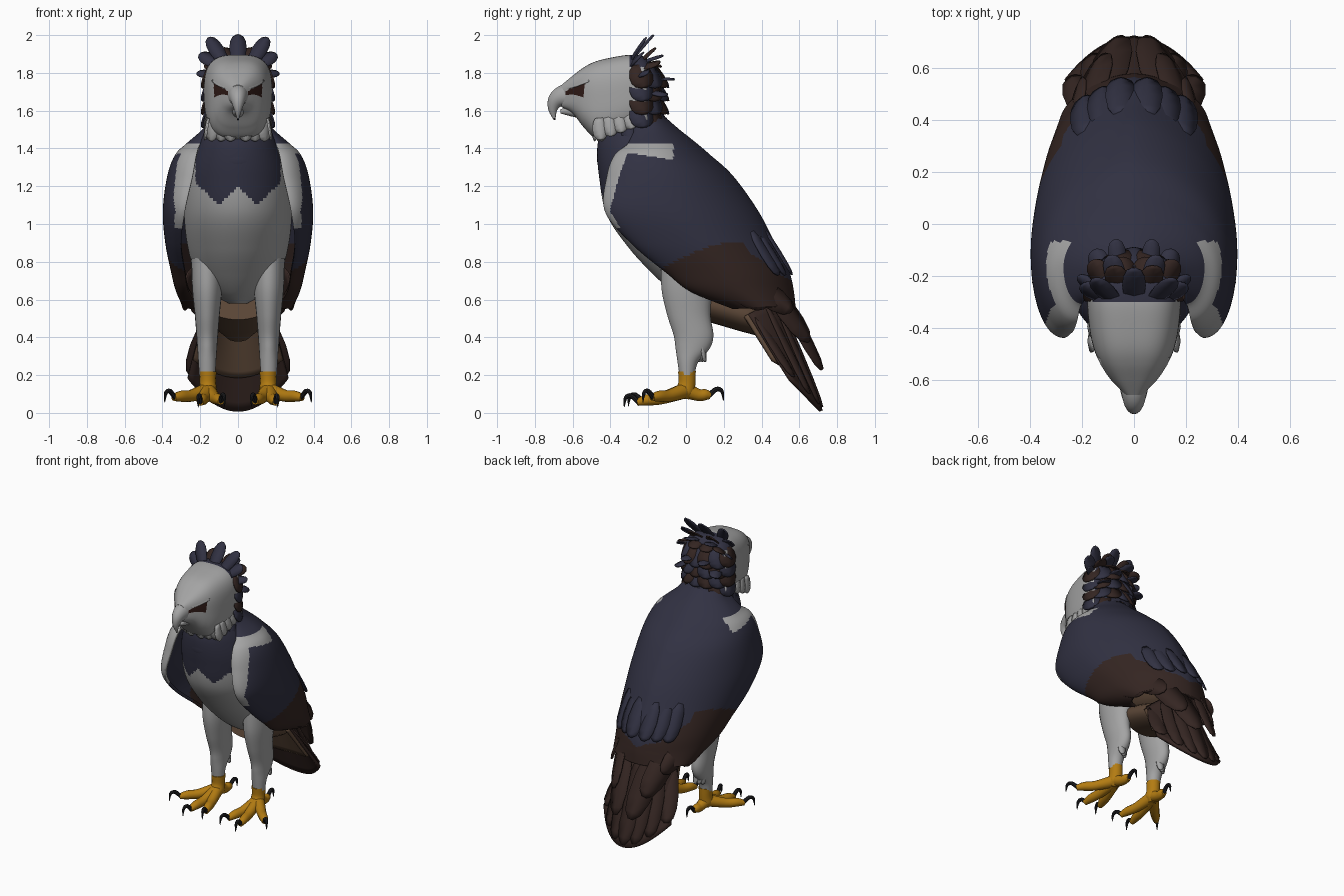
import bpy
from math import sin, cos, pi
from mathutils import Vector

if "Cube" in bpy.data.objects:
    bpy.data.objects.remove(bpy.data.objects["Cube"])


def material(name, color):
    m = bpy.data.materials.new(name)
    m.use_nodes = True
    m.diffuse_color = (*color, 1)
    m.node_tree.nodes["Principled BSDF"].inputs["Base Color"].default_value = (*color, 1)
    return m


GREY = material("pale grey plumage", (0.37, 0.37, 0.37))
BLUE = material("slate blue plumage", (0.031, 0.031, 0.055))
BROWN = material("dark brown plumage", (0.035, 0.019, 0.016))
TAN = material("underside brown", (0.105, 0.062, 0.038))
GOLD = material("yellow skin", (0.45, 0.2, 0.006))
BLACK = material("black claw", (0.012, 0.012, 0.014))
EYE = material("eye brown", (0.028, 0.010, 0.008))


def build(name, verts, faces, mats, rule=None, thick=0):
    me = bpy.data.meshes.new(name)
    me.from_pydata([tuple(v) for v in verts], [], faces)
    ob = bpy.data.objects.new(name, me)
    bpy.context.collection.objects.link(ob)
    for m in mats:
        me.materials.append(m)
    if rule:
        for p in me.polygons:
            p.material_index = rule(p.center)
    if thick:
        s = ob.modifiers.new("thickness", "SOLIDIFY")
        s.thickness = thick
        s.offset = 0
    bpy.ops.object.select_all(action="DESELECT")
    ob.select_set(True)
    bpy.context.view_layer.objects.active = ob
    bpy.ops.object.shade_smooth_by_angle(angle=0.7)


def smooth_rows(rows, n):
    """Catmull-Rom resampling of a short table of sections."""
    out = []
    for i in range(len(rows) - 1):
        p = [rows[max(0, min(len(rows) - 1, i + k))] for k in (-1, 0, 1, 2)]
        for j in range(n):
            t = j / n
            out.append([0.5 * (2 * b + (c - a) * t + (2 * a - 5 * b + 4 * c - d) * t * t
                               + (3 * b - a - 3 * c + d) * t ** 3) for a, b, c, d in zip(*p)])
    return out + [list(rows[-1])]


def lerp(table, v):
    for (a, fa), (b, fb) in zip(table, table[1:]):
        if v <= b:
            return fa + (fb - fa) * max(0, (v - a) / (b - a))
    return table[-1][1]


def loft(name, rings, mats, rule=None, closed=True, thick=0):
    n = len(rings[0])
    verts = [v for r in rings for v in r]
    faces = [(i * n + j, i * n + (j + 1) % n, (i + 1) * n + (j + 1) % n, (i + 1) * n + j)
             for i in range(len(rings) - 1) for j in range(n if closed else n - 1)]
    if closed:
        faces += [tuple(range(n))[::-1], tuple(range(len(verts) - n, len(verts)))]
    build(name, verts, faces, mats, rule, thick)


def oval(cx, cy, rx, ry, n, e=1):
    for k in range(n):
        s, c = sin(2 * pi * k / n), cos(2 * pi * k / n)
        yield cx + rx * abs(c) ** e * (1 if c > 0 else -1), cy + ry * abs(s) ** e * (1 if s > 0 else -1)


def trunk(name, rows, mats, rule=None, cx=0, n=64, steps=6):
    """Stack of level ovals: z, front y, back y, half width."""
    rings = [[(x, y, z) for x, y in oval(cx, (f + b) / 2, w, (b - f) / 2, n)]
             for z, f, b, w in smooth_rows(rows, steps)]
    loft(name, rings, mats, rule)


def tube(name, path, mats, rule=None, n=12, squash=1, steps=4):
    pts = smooth_rows(path, steps)
    rings = []
    for i, p in enumerate(pts):
        d = (Vector(pts[min(i + 1, len(pts) - 1)][:3]) - Vector(pts[max(i - 1, 0)][:3])).normalized()
        ref = Vector((1, 0, 0)) if abs(d.x) < 0.85 else Vector((0, 1, 0))
        u = (ref - d * ref.dot(d)).normalized()
        v = d.cross(u)
        rings.append([Vector(p[:3]) + u * a * squash + v * b for a, b in oval(0, 0, p[3], p[3], n)])
    loft(name, rings, mats, rule)


def feathers(name, specs, mat):
    """Domed blades: base, tip, half width, outward direction."""
    verts, faces = [], []
    for base, tip, w, out in specs:
        base, tip = Vector(base), Vector(tip)
        d = (tip - base).normalized()
        side = d.cross(Vector(out)).normalized()
        up = side.cross(d)
        for t, k in ((0, .5), (.2, .85), (.5, 1), (.75, .92), (.92, .65), (1, .2)):
            c = base.lerp(tip, t)
            verts += [c - side * w * k, c + up * w * k * 0.2, c + side * w * k]
        o = len(verts) - 18
        faces += [(o + 3 * i + j, o + 3 * i + j + 1, o + 3 * i + j + 4, o + 3 * i + j + 3)
                  for i in range(5) for j in range(2)]
    build(name, verts, faces, [mat], thick=0.009)


def both(specs):
    flip = lambda v: (-v[0], v[1], v[2])
    return specs + [(flip(b), flip(t), w, flip(o)) for b, t, w, o in specs]


# Body with a zigzag bib
def body_rule(c):
    if c.y > 0.1 and c.z < 0.85:
        return 2
    return 1 if c.z > 1.1 + 0.95 * abs(abs(c.x) - 0.1) and abs(c.x) < 0.225 else 0


trunk("body", [(0.58, 0.02, 0.22, 0.05), (0.64, -0.07, 0.34, 0.15), (0.73, -0.17, 0.40, 0.22),
               (0.87, -0.30, 0.40, 0.265), (1.05, -0.42, 0.30, 0.285), (1.25, -0.46, 0.16, 0.27),
               (1.4, -0.47, 0.02, 0.22), (1.5, -0.45, -0.08, 0.17)],
      [GREY, BLUE, TAN], body_rule, n=168, steps=14)

# Folded wings and back as one wrapped sheet: z, front y, back y, half width, front edge x
cloak = [(1.58, -.25, -.14, .12, .11), (1.5, -.27, -.05, .175, .15), (1.42, -.30, .05, .265, .2),
         (1.36, -.37, .12, .325, .22), (1.25, -.41, .24, .365, .24), (1.07, -.42, .37, .388, .28),
         (.9, -.28, .46, .375, .3), (.75, -.1, .535, .345, .28), (.65, .03, .56, .32, .26),
         (.56, .25, .57, .28, .2)]
front_edge = [(r[0], r[1]) for r in cloak[::-1]]
brown_line = [(-.13, .76), (.1, .86), (.29, .905), (.35, .82), (.45, .76), (.56, .67)]


def cloak_rule(c):
    if c.z < lerp(brown_line, c.y) + 0.015 * abs(sin(c.x * 22)):
        return 2
    strip = c.y < lerp(front_edge, c.z) + 0.06 * min(1, (c.z - 0.95) / 0.3)
    cap = c.z > 1.34 - 0.15 * (c.y + 0.1) and c.y < -0.07 and abs(c.x) > 0.21
    return 0 if (strip or cap) and 0.98 < c.z < 1.42 and abs(c.x) > 0.19 else 1


sheets = []
for z, f, b, w, xf in smooth_rows(cloak, 12):
    mid = f + 0.38 * (b - f)
    half = []
    for k in range(73):
        a = k / 72 * pi
        if a < pi / 2:
            half.append((w * sin(a) ** 1.2, mid + (b - mid) * cos(a), z))
        else:
            half.append((xf + (w - xf) * sin(a), mid + (mid - f) * cos(a), z))
    sheets.append([(-x, y, q) for x, y, q in half[:0:-1]] + half)
loft("wings_and_back", sheets, [GREY, BLUE, BROWN], cloak_rule, closed=False, thick=0.02)

# Overlapping feathers on the back and the wing ends
feathers("back_feathers", both([((.05 + .07 * i, .42 - .035 * i, .96), (.05 + .07 * i, .56 - .035 * i, .73),
                                 .06, (.25 * i, 1, .5)) for i in range(3)]), BLUE)
feathers("flight_feathers", both([
    ((.14, .44, .74), (.06, .72, .23), .085, (.4, 1, .5)),
    ((.20, .40, .72), (.12, .65, .38), .08, (.8, 1, .4)),
    ((.26, .26, .74), (.2, .56, .54), .07, (1, .6, .2)),
    ((.31, .12, .74), (.27, .42, .56), .06, (1, .4, 0))]), BROWN)


# Fanned tail with a paler underside
def fan(name, mat, length, drop):
    rows = []
    for i in range(13):
        t = length * i / 12
        rows.append([])
        for k in range(-12, 13):
            u = k / 12
            base = Vector((.17 * u, .47 - .14 * u * u, .6 - .08 * u * u))
            tip = Vector((.265 * u, .715 - .165 * u * u, .01 + .17 * u * u))
            rows[-1].append(base.lerp(tip, t) - Vector((0, drop, drop * .5)))
    loft(name, rows, [mat], closed=False, thick=0.02)


fan("tail", BROWN, 1, 0)
fan("tail_underside", TAN, .68, .02)
feathers("tail_feathers", [((.045 * i, .48 - .012 * i * i, .6 - .01 * i * i),
                            (.08 * i, .72 - .017 * i * i, .03 + .018 * i * i), .07, (.12 * i, 1, .5))
                           for i in range(-3, 4)], BROWN)
tube("undertail", [(0, .1, .58, .09), (0, .24, .54, .09), (0, .37, .49, .08), (0, .48, .4, .03)],
     [TAN], n=24, squash=1.9)

# Neck, nape and collar
trunk("neck", [(1.86, -.3, -.2, .11), (1.78, -.33, -.165, .15), (1.68, -.36, -.145, .16),
               (1.58, -.41, -.12, .165), (1.45, -.455, -.06, .185), (1.33, -.47, .02, .21),
               (1.25, -.44, .08, .2)], [BLUE])
collar = []
for row in range(3):
    for k in range(18):
        s, c = sin(2 * pi * (k + row / 2) / 18), cos(2 * pi * (k + row / 2) / 18)
        y, z, r = -.27 + .015 * row, 1.53 - .055 * row, .16 + .012 * row
        collar.append(((r * s, y - r * c, z - .03 * c), ((r + .025) * s, y - (r + .03) * c, z - .1 - .03 * c),
                       .04, (s, -c, .2)))
feathers("collar", collar, BLUE)
for name, mat, shift in (("nape_blue_feathers", BLUE, 0), ("nape_brown_feathers", BROWN, 1)):
    specs = []
    for row in range(4):
        for k in range(-3, 4):
            if (k + row) % 2 == shift:
                a, z = k * 0.42, 1.84 - .07 * row
                specs.append(((.15 * sin(a), -.29 + .12 * cos(a), z),
                              (.19 * sin(a), -.28 + .185 * cos(a), z - .12), .065, (sin(a), cos(a), .3)))
    feathers(name, specs, mat)


# Head with slanted eyes
def head_rule(c):
    x = abs(c.x)
    if c.y > (-0.30 if c.z > 1.83 else -0.21):
        return 1
    return 2 if c.y < -.51 and 1.68 < c.z < 1.695 + 0.6 * (x - .04) and .055 < x < .128 and c.z < 1.745 else 0


head = [(-.66, 1.62, 1.735, .035), (-.6, 1.585, 1.785, .085), (-.54, 1.51, 1.83, .128),
        (-.48, 1.455, 1.86, .155), (-.4, 1.455, 1.88, .172), (-.3, 1.49, 1.895, .18),
        (-.22, 1.54, 1.885, .172), (-.17, 1.6, 1.83, .13)]
loft("head", [[(x, y, z) for x, z in oval(0, (lo + hi) / 2, w, (hi - lo) / 2, 160, 0.66)]
              for y, lo, hi, w in smooth_rows(head, 16)][::-1], [GREY, BLUE, EYE], head_rule)
feathers("brows", both([((.13, -.51, 1.76), (.045, -.63, 1.72), .02, (.5, -.4, 1))]), GREY)
feathers("cheek_feathers", both(
    [((.155, -.46 + .05 * i, 1.56 + .01 * i), (.172, -.45 + .055 * i, 1.445 + .02 * i), .04, (1, 0, 0))
     for i in range(5)]
    + [((.04 + .05 * i, -.50 + .02 * i, 1.54), (.04 + .05 * i, -.48 + .02 * i, 1.44), .035, (.3 * i, -1, 0))
       for i in range(3)]), GREY)

# Hooked beak
tube("upper_beak", [(0, -.58, 1.68, .075), (0, -.65, 1.675, .06), (0, -.69, 1.65, .044),
                    (0, -.705, 1.605, .024), (0, -.695, 1.55, .004)], [GREY, BLACK],
     lambda c: int(c.z < 1.565), n=16, squash=.85)
tube("lower_beak", [(0, -.54, 1.6, .045), (0, -.61, 1.6, .03), (0, -.665, 1.595, .01)], [GREY])

# Crest
feathers("crest", [((0, -.30, 1.85), (0, -.17, 2.0), .045, (0, -1, .6))] + both([
    ((.07, -.30, 1.85), (.155, -.21, 1.985), .04, (0, -1, .6)),
    ((.11, -.29, 1.84), (.20, -.23, 1.90), .04, (0, -1, .8)),
    ((.13, -.26, 1.79), (.215, -.2, 1.80), .028, (0, -1, 1)),
    ((.06, -.24, 1.85), (.09, -.12, 1.89), .04, (0, -.6, 1)),
    ((.06, -.19, 1.76), (.07, -.06, 1.765), .035, (0, 0, 1)),
    ((.12, -.19, 1.70), (.15, -.1, 1.68), .04, (.4, .4, 1))]), BLUE)
feathers("crest_back", both([((.05, -.26, 1.84), (.08, -.16, 1.93), .045, (0, -1, .6)),
                             ((.1, -.24, 1.83), (.16, -.14, 1.85), .045, (.2, -.6, 1)),
                             ((.04, -.24, 1.86), (.05, -.13, 1.83), .05, (0, .3, 1))]), BROWN)

# Legs, feet and claws
for side, s in (("left", 1), ("right", -1)):
    trunk(side + "_leg", [(.2, -.035, .045, .042), (.27, -.045, .065, .047), (.34, -.055, .125, .052),
                          (.41, -.065, .145, .057), (.52, -.10, .13, .066), (.66, -.13, .14, .08),
                          (.82, -.13, .15, .085)], [GREY], cx=.163 * s, n=24)
    feathers(side + "_leg_tufts", [((.163 * s + .02 * k, .085, .39), (.163 * s + .02 * k, .085 + .015 * k, .27),
                                    .025, (.4 * k, 1, 0)) for k in (-1, 0, 1)], GREY)
    tube(side + "_ankle", [(.16 * s, .005, .22, .048), (.16 * s, .005, .16, .046),
                           (.16 * s, -.005, .11, .05), (.16 * s, -.01, .075, .025)], [GOLD], n=14, squash=.95)
    for toe, x, y, z in (("outer", .34, -.18, .08), ("middle", .20, -.26, .055),
                         ("inner", .09, -.24, .06), ("rear", .15, .13, .09)):
        root, tip = Vector((.16 * s, 0, .12)), Vector((x * s, y, z))
        d = Vector((tip.x - root.x, tip.y, 0)).normalized()
        mid = root.lerp(tip, .5)
        tube(f"{side}_{toe}_toe", [(*root, .042), (mid.x, mid.y, mid.z - .01, .032),
                                   (*root.lerp(tip, .8), .029), (*tip, .018)], [GOLD])
        c = [tip - d * .01, tip + d * .03 + Vector((0, 0, .035)), tip + d * .06 + Vector((0, 0, .025)),
             tip + d * .068 - Vector((0, 0, .025))]
        tube(f"{side}_{toe}_claw", [(*p, r) for p, r in zip(c, (.014, .013, .01, .002))], [BLACK], n=8)
